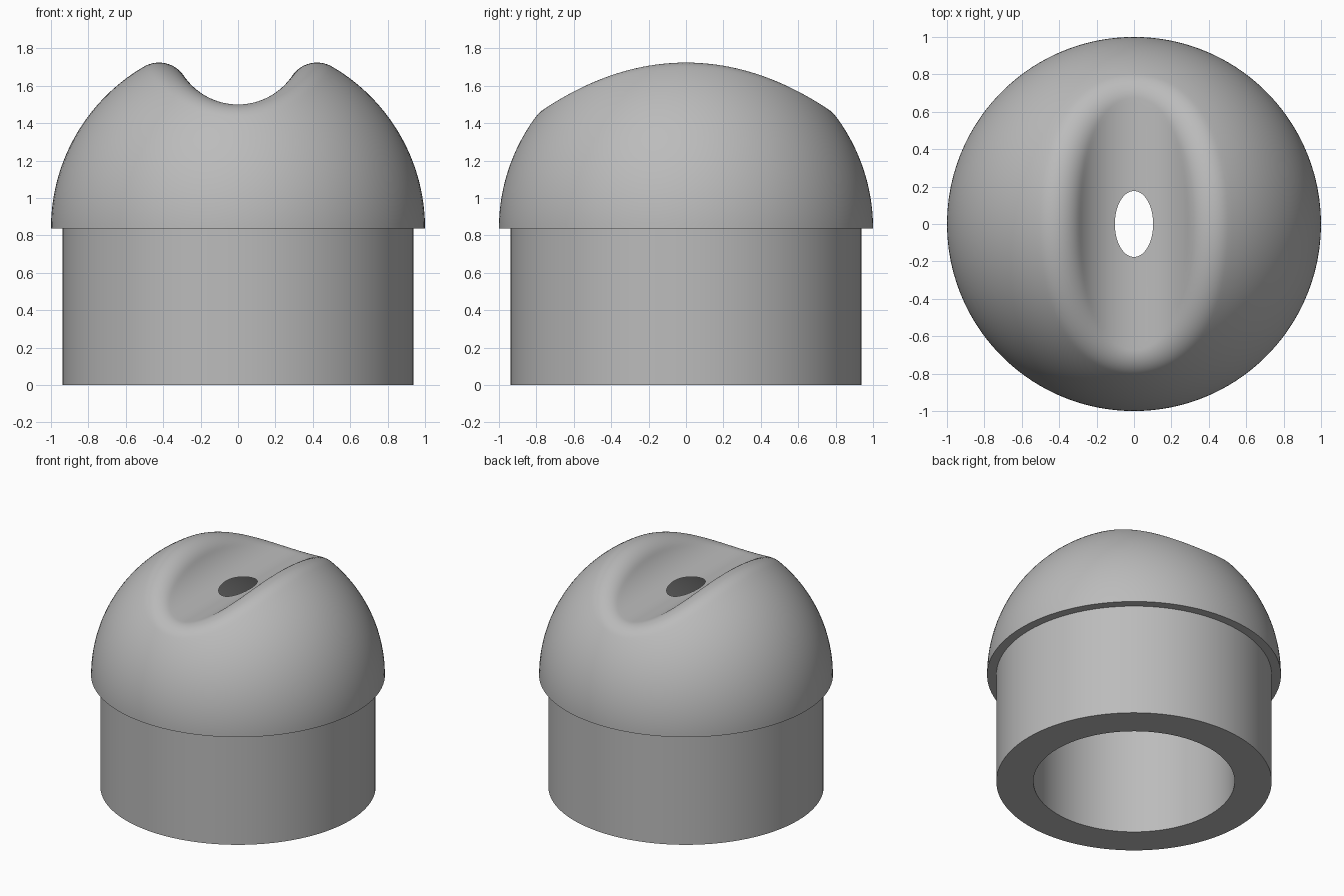
import bpy, bmesh, math
from mathutils import Vector

cube = bpy.data.objects.get("Cube")
if cube:
    bpy.data.objects.remove(cube)

N = 144                   # points around each ring
BASE = 0.838              # height of the dome's centre
SLEEVE_R, BORE_R = 0.937, 0.685
GROOVE_R, ROUND_R = 0.35, 0.16
AXIS = 0.662 + GROOVE_R   # groove axis above the dome's centre

grey = bpy.data.materials.new("grey")
grey.use_nodes = True
GREY = (0.5, 0.5, 0.5, 1)
grey.diffuse_color = GREY
grey.node_tree.nodes["Principled BSDF"].inputs["Base Color"].default_value = GREY


def loft(name, rings):
    """Join successive rings of N points with quads."""
    bm = bmesh.new()
    rows = [[bm.verts.new(p + Vector((0, 0, BASE))) for p in ring] for ring in rings]
    for low, high in zip(rows, rows[1:]):
        for j in range(N):
            k = (j + 1) % N
            bm.faces.new((low[j], high[j], high[k], low[k]))
    mesh = bpy.data.meshes.new(name)
    bm.to_mesh(mesh)
    bm.free()
    mesh.materials.append(grey)
    obj = bpy.data.objects.new(name, mesh)
    bpy.context.collection.objects.link(obj)
    bpy.ops.object.select_all(action="DESELECT")
    obj.select_set(True)
    bpy.context.view_layer.objects.active = obj
    bpy.ops.object.shade_smooth_by_angle(angle=math.radians(35))
    return obj


def crossing(tube, ball):
    """Loop where a tube on the groove axis meets a ball, as (angle, y)."""
    limit = math.acos((tube**2 + AXIS**2 - ball**2) / (2 * tube * AXIS))
    loop = []
    for j in range(N):
        t = math.tau * j / N
        a = limit * math.sin(t)
        y2 = ball**2 - tube**2 - AXIS**2 + 2 * tube * AXIS * math.cos(a)
        loop.append((a, math.copysign(math.sqrt(max(y2, 0)), math.cos(t))))
    return loop


def on_tube(tube, a, y):
    return Vector((tube * math.sin(a), y, AXIS - tube * math.cos(a)))


def arc(starts, ends, steps):
    """Rings sweeping each start direction to its end direction."""
    return [[p.slerp(q, i / steps) for p, q in zip(starts, ends)]
            for i in range(steps + 1)]


# Rolling-ball centres of the rounded rim, and the mouth of the hole
rim_params = crossing(GROOVE_R + ROUND_R, 1 - ROUND_R)
hole_params = crossing(GROOVE_R, BORE_R)
centres = [on_tube(GROOVE_R + ROUND_R, a, y) for a, y in rim_params]
rim_out = [c.normalized() for c in centres]
rim_in = [Vector((-math.sin(a), 0, math.cos(a))) for a, y in rim_params]
around = [Vector((c.x, c.y, 0)).normalized() for c in centres]
hole = [on_tube(GROOVE_R, a, y) for a, y in hole_params]


def circle(radius, height):
    return [d * radius + Vector((0, 0, height - BASE)) for d in around]


# Dome: ledge, outer sphere, rounded rim, groove, then the hollow inside
rings = [circle(SLEEVE_R, BASE)]
rings += arc(around, rim_out, 36)
rings += [[c + n * ROUND_R for c, n in zip(centres, row)]
          for row in arc(rim_out, rim_in, 14)[1:]]
for i in range(1, 17):
    s = i / 16
    rings.append([on_tube(GROOVE_R, a + (b - a) * s, y + (w - y) * s)
                  for (a, y), (b, w) in zip(rim_params, hole_params)])
inside = arc([p.normalized() for p in hole], around, 28)[1:]
rings += [[d * BORE_R for d in row] for row in inside]
loft("grooved_dome", rings)

# Sleeve: bore, bottom ring and outer wall
loft("sleeve", [circle(BORE_R, BASE), circle(BORE_R, 0),
                circle(SLEEVE_R, 0), circle(SLEEVE_R, BASE)])
